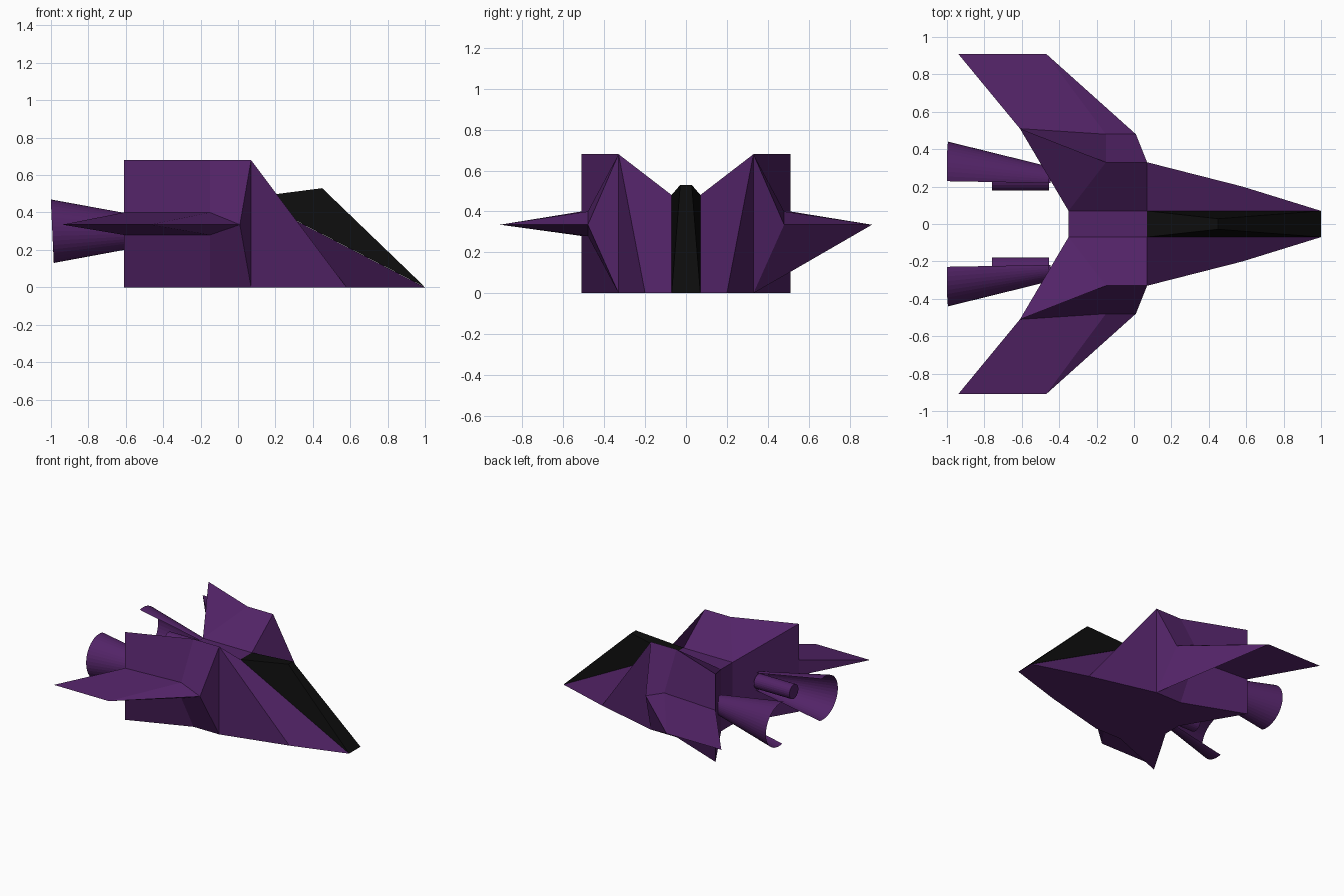
import bpy, bmesh
from math import cos, sin, radians

if "Cube" in bpy.data.objects:
    bpy.data.objects.remove(bpy.data.objects["Cube"])


def material(name, rgb):
    m = bpy.data.materials.new(name)
    m.diffuse_color = (*rgb, 1)
    m.use_nodes = True
    m.node_tree.nodes["Principled BSDF"].inputs["Base Color"].default_value = m.diffuse_color
    return m


PURPLE = material("purple_paint", (0.085, 0.017, 0.135))
BLACK = material("black_glass", (0.004, 0.004, 0.004))


def add_object(name, bm, mat):
    bmesh.ops.remove_doubles(bm, verts=bm.verts, dist=1e-4)
    me = bpy.data.meshes.new(name)
    bm.to_mesh(me)
    bm.free()
    me.materials.append(mat)
    ob = bpy.data.objects.new(name, me)
    bpy.context.collection.objects.link(ob)
    return ob


def build_symmetric(name, pts, halves, centres, mat):
    """halves: one face per side; centres: edges bridged across to the other side.
    halves maps a side sign to its list of faces."""
    bm = bmesh.new()
    v = {s: {k: bm.verts.new((x, s * y, z)) for k, (x, y, z) in pts.items()}
         for s in (1, -1)}
    for s in (1, -1):
        for f in halves[s]:
            bm.faces.new([v[s][k] for k in f.split()])
    for c in centres:
        a, b = c.split()
        bm.faces.new([v[1][a], v[1][b], v[-1][b], v[-1][a]])
    bmesh.ops.recalc_face_normals(bm, faces=bm.faces)
    return add_object(name, bm, mat)


# Hull with swept wings: key points of one side
P = dict(
    nose=(1, .07, 0), chine=(.58, .2, 0),
    peak=(.07, .33, .68), foot=(.07, .33, 0),
    deck_f=(.07, .07, .48), deck_r=(-.35, .07, .48), keel_r=(-.35, .07, 0),
    mid_t=(-.15, .33, .68), mid_b=(-.15, .33, 0),
    rear_t=(-.61, .51, .68), rear_b=(-.61, .51, 0),
    root_ft=(-.15, .48, .40), root_fb=(-.15, .48, .28),
    root_rt=(-.61, .51, .40), root_rb=(-.61, .51, .28),
    lead=(.01, .48, .335), tip_f=(-.47, .91, .335), tip_r=(-.94, .91, .335))

common = [
    "peak foot chine", "peak chine nose deck_f",             # nose flank
    "deck_f deck_r mid_t peak", "deck_r rear_t mid_t",       # sloping top
    "peak mid_t root_ft lead", "peak lead foot",             # shoulder
    "mid_t rear_t root_rt root_ft",                          # upper side
    "mid_b rear_b root_rb root_fb",                          # lower side
    "keel_r deck_r rear_t root_rt root_rb rear_b",           # rear wall
    "nose chine foot mid_b rear_b keel_r",                   # belly
    "lead root_ft tip_f", "root_ft root_rt tip_r tip_f",     # wing top
    "root_fb root_rb tip_r tip_f", "root_rt root_rb tip_r"]  # wing underside, trailing edge
# The underside of the leading edge differs between the two wings
near = ["foot mid_b root_fb lead", "lead root_fb tip_f"]
far = ["foot lead tip_f", "foot tip_f root_fb", "foot root_fb mid_b"]
build_symmetric("hull", P, {1: common + far, -1: common + near},
                ["deck_f deck_r", "deck_r keel_r", "keel_r nose", "nose deck_f"], PURPLE)

# Canopy
C = dict(back=(.07, .07, .481), top=(.45, .028, .53), front=(1, .07, .001))
build_symmetric("canopy", C, {s: ["back top front"] for s in (1, -1)},
                ["back top", "top front", "front back"], BLACK)


# Engines: flared shells open towards the centre, with a small pod inside
def engine(side, label):
    bm = bmesh.new()
    rings = []
    for x, yc, r, tilt in ((-.45, .236, .07, .004), (-.993, .27, .17, .008)):
        ring = []
        for i in range(25):
            a = radians(-104 + 208 * i / 24)
            ring.append(bm.verts.new((x - tilt * sin(a), side * (yc + r * cos(a)),
                                      .30 + r * sin(a))))
        rings.append(ring)
    for i in range(24):
        q = [rings[0][i], rings[0][i + 1], rings[1][i + 1], rings[1][i]]
        bm.faces.new(q if side < 0 else q[::-1])
    bmesh.ops.recalc_face_normals(bm, faces=bm.faces)
    add_object(label + "_engine_shell", bm, PURPLE)

    bpy.ops.mesh.primitive_cylinder_add(vertices=24, radius=.055, depth=.305,
                                        location=(-.6075, side * .235, .30),
                                        rotation=(0, radians(90), 0))
    pod = bpy.context.object
    pod.name = label + "_engine_pod"
    pod.data.materials.append(PURPLE)


engine(1, "left")
engine(-1, "right")
